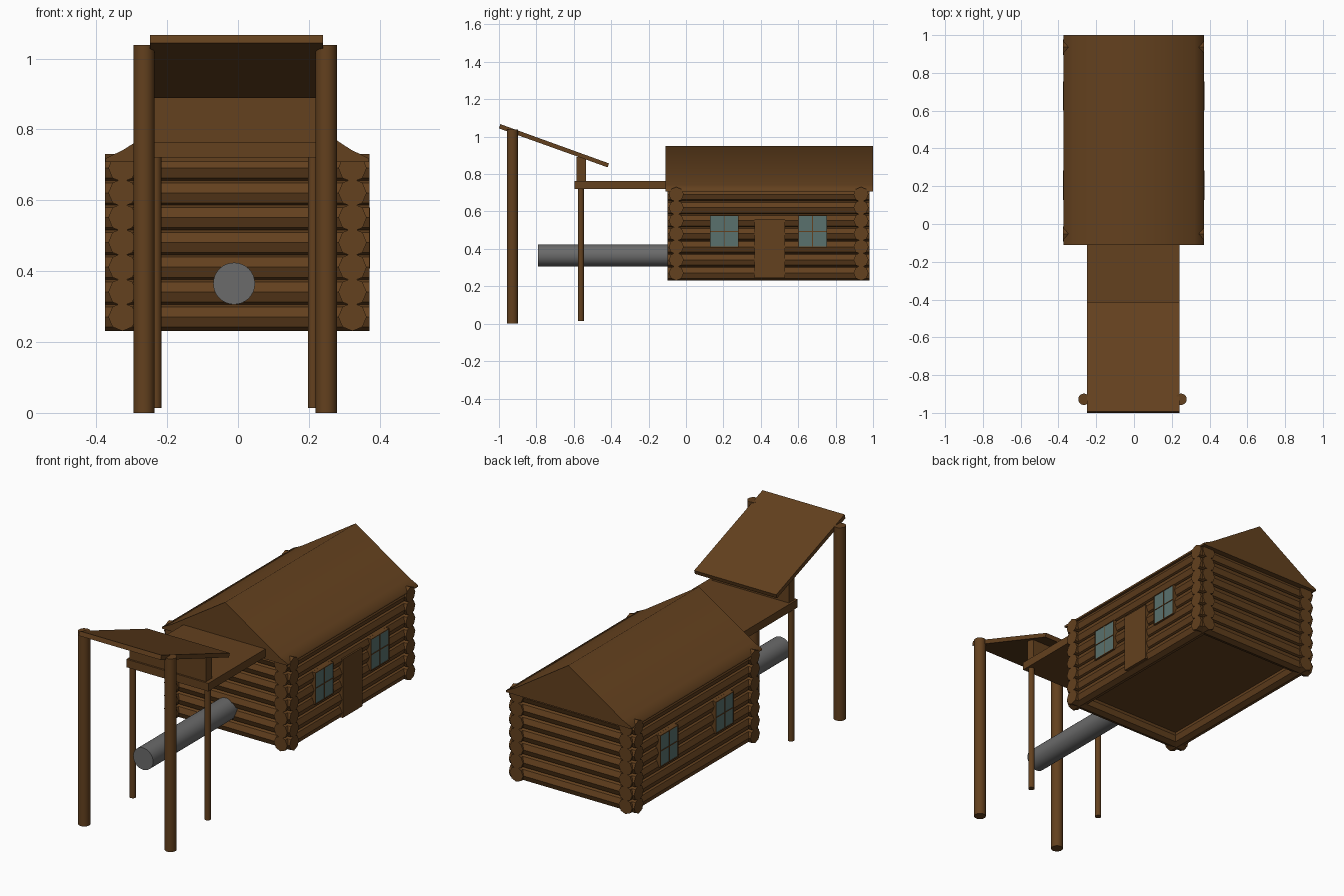
import bpy, bmesh
from math import pi, cos, sin
from mathutils import Vector

if "Cube" in bpy.data.objects:
    bpy.data.objects.remove(bpy.data.objects["Cube"])

def material(name, rgb):
    m = bpy.data.materials.new(name)
    m.diffuse_color = (*rgb, 1)
    m.use_nodes = True
    m.node_tree.nodes["Principled BSDF"].inputs["Base Color"].default_value = m.diffuse_color
    return m

WOOD = material("wood", (0.125, 0.052, 0.013))
GLASS = material("glass", (0.1, 0.165, 0.155))
METAL = material("metal", (0.145, 0.145, 0.145))

def finish(name, bm, mat, smooth=None):
    bmesh.ops.recalc_face_normals(bm, faces=bm.faces)
    me = bpy.data.meshes.new(name)
    bm.to_mesh(me)
    bm.free()
    ob = bpy.data.objects.new(name, me)
    bpy.context.collection.objects.link(ob)
    me.materials.append(mat)
    if smooth:
        bpy.context.view_layer.objects.active = ob
        ob.select_set(True)
        bpy.ops.object.shade_smooth_by_angle(angle=smooth)
        ob.select_set(False)
    return ob

def add_prism(bm, loop, offset):
    """Extrude a closed planar loop of points along an offset."""
    face = bm.faces.new([bm.verts.new(p) for p in loop])
    ret = bmesh.ops.extrude_face_region(bm, geom=[face], use_keep_orig=True)
    moved = [g for g in ret["geom"] if isinstance(g, bmesh.types.BMVert)]
    bmesh.ops.translate(bm, vec=offset, verts=moved)

def add_box(bm, x0, x1, y0, y1, z0, z1):
    add_prism(bm, [(x0, y0, z0), (x1, y0, z0), (x1, y1, z0), (x0, y1, z0)], (0, 0, z1 - z0))

def box(name, *ext, mat=WOOD):
    bm = bmesh.new()
    add_box(bm, *ext)
    return finish(name, bm, mat)

def add_rod(bm, a, b, r, n):
    """Round bar from a to b along one axis."""
    a, b = Vector(a), Vector(b)
    d = (b - a).normalized()
    u = Vector((1, 0, 0)) if abs(d.x) < 0.5 else Vector((0, 1, 0))
    v = d.cross(u)
    add_prism(bm, [a + r * (u * cos(2 * pi * i / n) + v * sin(2 * pi * i / n)) for i in range(n)], b - a)

def rod(name, a, b, r, n=24, mat=WOOD):
    bm = bmesh.new()
    add_rod(bm, a, b, r, n)
    return finish(name, bm, mat, smooth=0.6)

# Log walls: seven octagonal logs per side, crossing at the corners
LOG_R, LOG_N = 0.04, 7
heights = [0.271 + 0.07 * i for i in range(LOG_N)]
for name, y in (("front_logs", -0.052), ("back_logs", 0.936)):
    bm = bmesh.new()
    for z in heights:
        add_rod(bm, (-0.375, y, z), (0.371, y, z), LOG_R, 8)
    finish(name, bm, WOOD)
for name, x in (("left_logs", -0.326), ("right_logs", 0.323)):
    bm = bmesh.new()
    for z in heights:
        add_rod(bm, (x, -0.1, z), (x, 0.98, z), LOG_R, 8)
    finish(name, bm, WOOD)

# Floor, set up inside the walls
box("floor", -0.325, 0.32, -0.05, 0.93, 0.295, 0.305)

# Gabled roof, slightly flared at the eaves
bm = bmesh.new()
half = [(0.37, 0.708), (0.37, 0.718), (0.32, 0.742), (0, 0.95)]
profile = half + [(-x - 0.004, z) for x, z in reversed(half[:-1])]
add_prism(bm, [(x, -0.11, z) for x, z in profile], (0, 1.11, 0))
finish("cabin_roof", bm, WOOD, smooth=1.2)

# Door on the right side
box("door", 0.33, 0.368, 0.365, 0.53, 0.245, 0.56)

# Windows on both sides, with frame and cross bars
for side, sgn in (("right", 1), ("left", -1)):
    def span(depth):
        a, b = sorted((sgn * 0.33 - 0.002, sgn * depth - 0.002))
        return a, b
    for k, y0 in enumerate((0.13, 0.602)):
        y1, z0, z1, t = y0 + 0.15, 0.41, 0.577, 0.002
        box(f"{side}_window_pane_{k}", *span(0.371), y0, y1, z0, z1, mat=GLASS)
        ym, zm = (y0 + y1) / 2, (z0 + z1) / 2
        bm = bmesh.new()
        for ya, yb, za, zb in ((y0 - t, y0 + t, z0 - t, z1 + t), (y1 - t, y1 + t, z0 - t, z1 + t),
                               (y0, y1, z0 - t, z0 + t), (y0, y1, z1 - t, z1 + t),
                               (ym - t, ym + t, z0, z1), (y0, y1, zm - t, zm + t)):
            add_box(bm, *span(0.374), ya, yb, za, zb)
        finish(f"{side}_window_frame_{k}", bm, WOOD)

# Porch: deck, upright panel and sloping canopy
X0, X1 = -0.248, 0.24
box("deck", X0, X1, -0.595, -0.06, 0.72, 0.763)
box("canopy_panel", -0.237, 0.22, -0.585, -0.535, 0.755, 0.89)
bm = bmesh.new()
add_prism(bm, [(X0, -1.0, 1.044), (X0, -0.993, 1.067), (X0, -0.412, 0.857), (X0, -0.419, 0.836)], (X1 - X0, 0, 0))
finish("canopy", bm, WOOD)

# Posts
for side, xf, xr in (("left", -0.265, -0.232), ("right", 0.249, 0.213)):
    rod(f"{side}_front_post", (xf, -0.928, 0), (xf, -0.928, 1.038), 0.03)
    rod(f"{side}_deck_post", (xr, -0.562, 0.014), (xr, -0.562, 0.73), 0.016)

# Pipe running out of the front wall
rod("pipe", (-0.011, -0.79, 0.365), (-0.011, -0.05, 0.365), 0.059, 32, METAL)
